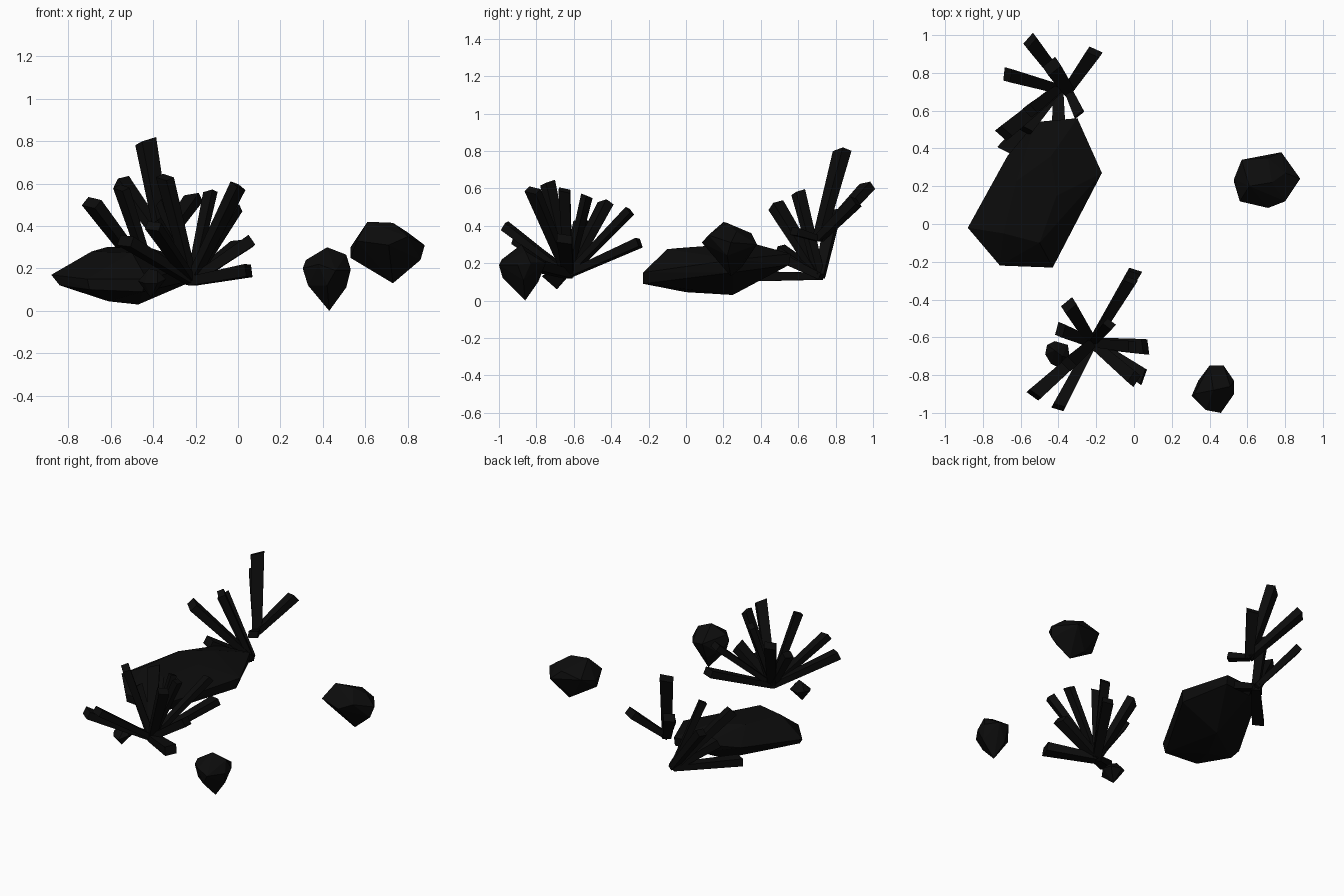
import bpy, bmesh
from mathutils import Vector

black = bpy.data.materials.new("charred_black")
black.diffuse_color = (0.0035, 0.0035, 0.0035, 1)


def finish(bm, name):
    bmesh.ops.recalc_face_normals(bm, faces=bm.faces[:])
    me = bpy.data.meshes.new(name)
    bm.to_mesh(me)
    bm.free()
    me.materials.append(black)
    ob = bpy.data.objects.new(name, me)
    bpy.context.collection.objects.link(ob)


def rock(name, pts):
    """Faceted stone: convex hull of a few corner points."""
    bm = bmesh.new()
    for p in pts:
        bm.verts.new(p)
    bmesh.ops.convex_hull(bm, input=bm.verts[:])
    loose = [v for v in bm.verts if not v.link_faces]
    bmesh.ops.delete(bm, geom=loose, context='VERTS')
    finish(bm, name)


def cluster(name, base, tips):
    """Shards fanning out from one base, each widening to a blunt end."""
    bm = bmesh.new()
    base = Vector(base)
    for x, y, z, w in tips:
        tip = Vector((x, y, z))
        d = (tip - base).normalized()
        side = d.cross(Vector((0, 0, 1))).normalized()
        up = side.cross(d)
        rings = []
        for c, s, slant in ((base, w * 0.36, 0), (tip, w * 0.5, 0.25)):
            rings.append([bm.verts.new(c + side * a * s + up * b * s * 0.7 + d * a * s * slant)
                          for a, b in ((-1, -1), (1, -1), (1, 1), (-1, 1))])
        lo, hi = rings
        bm.faces.new(lo)
        bm.faces.new(hi)
        for i in range(4):
            j = (i + 1) % 4
            bm.faces.new((lo[i], lo[j], hi[j], hi[i]))
    finish(bm, name)


# Large flat boulder
rock("boulder", [
    (-0.88, -0.02, 0.17), (-0.84, -0.05, 0.12), (-0.71, -0.22, 0.15), (-0.70, -0.22, 0.10),
    (-0.43, -0.23, 0.15), (-0.45, -0.23, 0.09), (-0.17, 0.27, 0.22), (-0.19, 0.25, 0.15),
    (-0.30, 0.56, 0.25), (-0.30, 0.55, 0.19), (-0.52, 0.54, 0.25), (-0.50, 0.53, 0.19),
    (-0.67, 0.36, 0.20), (-0.61, 0.0, 0.045), (-0.47, 0.25, 0.03), (-0.69, -0.05, 0.28),
    (-0.50, -0.10, 0.275), (-0.62, 0.23, 0.30), (-0.44, 0.36, 0.305), (-0.41, 0.15, 0.295)])

# Small stones
rock("right_stone", [
    (0.53, 0.24, 0.30), (0.53, 0.22, 0.25), (0.57, 0.34, 0.33), (0.71, 0.35, 0.36),
    (0.78, 0.38, 0.30), (0.88, 0.24, 0.31), (0.86, 0.22, 0.24), (0.80, 0.12, 0.35),
    (0.71, 0.085, 0.31), (0.56, 0.12, 0.33), (0.61, 0.20, 0.42), (0.73, 0.22, 0.415),
    (0.80, 0.27, 0.37), (0.73, 0.24, 0.13), (0.66, 0.30, 0.18)])
rock("front_stone", [
    (0.305, -0.91, 0.20), (0.32, -0.90, 0.24), (0.34, -0.83, 0.14), (0.40, -0.75, 0.21),
    (0.475, -0.75, 0.20), (0.53, -0.83, 0.20), (0.53, -0.90, 0.19), (0.46, -1.0, 0.19),
    (0.38, -0.985, 0.22), (0.42, -0.88, 0.30), (0.51, -0.86, 0.265), (0.51, -0.87, 0.11),
    (0.43, -0.86, 0.0), (0.33, -0.91, 0.12), (0.42, -0.98, 0.12), (0.40, -0.79, 0.10)])
rock("little_stone", [
    (-0.47, -0.69, 0.14), (-0.46, -0.64, 0.15), (-0.42, -0.62, 0.14), (-0.35, -0.64, 0.14),
    (-0.34, -0.71, 0.15), (-0.38, -0.77, 0.13), (-0.44, -0.74, 0.13), (-0.42, -0.67, 0.20),
    (-0.38, -0.70, 0.19), (-0.41, -0.69, 0.06)])

# Shard clusters: tip x, y, z and width
cluster("front_shards", (-0.22, -0.63, 0.14), [
    (0.005, -0.25, 0.31, 0.07), (-0.015, -0.30, 0.48, 0.06), (0.06, -0.65, 0.33, 0.08),
    (0.05, -0.81, 0.19, 0.085), (0.0, -0.82, 0.59, 0.07), (-0.01, -0.65, 0.59, 0.06),
    (-0.40, -0.97, 0.40, 0.065), (-0.53, -0.905, 0.33, 0.075), (-0.345, -0.43, 0.52, 0.075),
    (-0.39, -0.56, 0.42, 0.07), (-0.13, -0.53, 0.56, 0.055), (-0.345, -0.74, 0.63, 0.07)])
cluster("back_upper_shards", (-0.35, 0.71, 0.33), [
    (-0.435, 0.835, 0.80, 0.085), (-0.55, 0.97, 0.61, 0.075), (-0.21, 0.91, 0.53, 0.075),
    (-0.29, 0.58, 0.37, 0.06)])
cluster("back_lower_shards", (-0.40, 0.715, 0.13), [
    (-0.67, 0.79, 0.47, 0.07), (-0.69, 0.48, 0.51, 0.08), (-0.55, 0.60, 0.58, 0.065),
    (-0.69, 0.39, 0.13, 0.075), (-0.40, 0.53, 0.22, 0.07), (-0.58, 0.50, 0.27, 0.08)])
